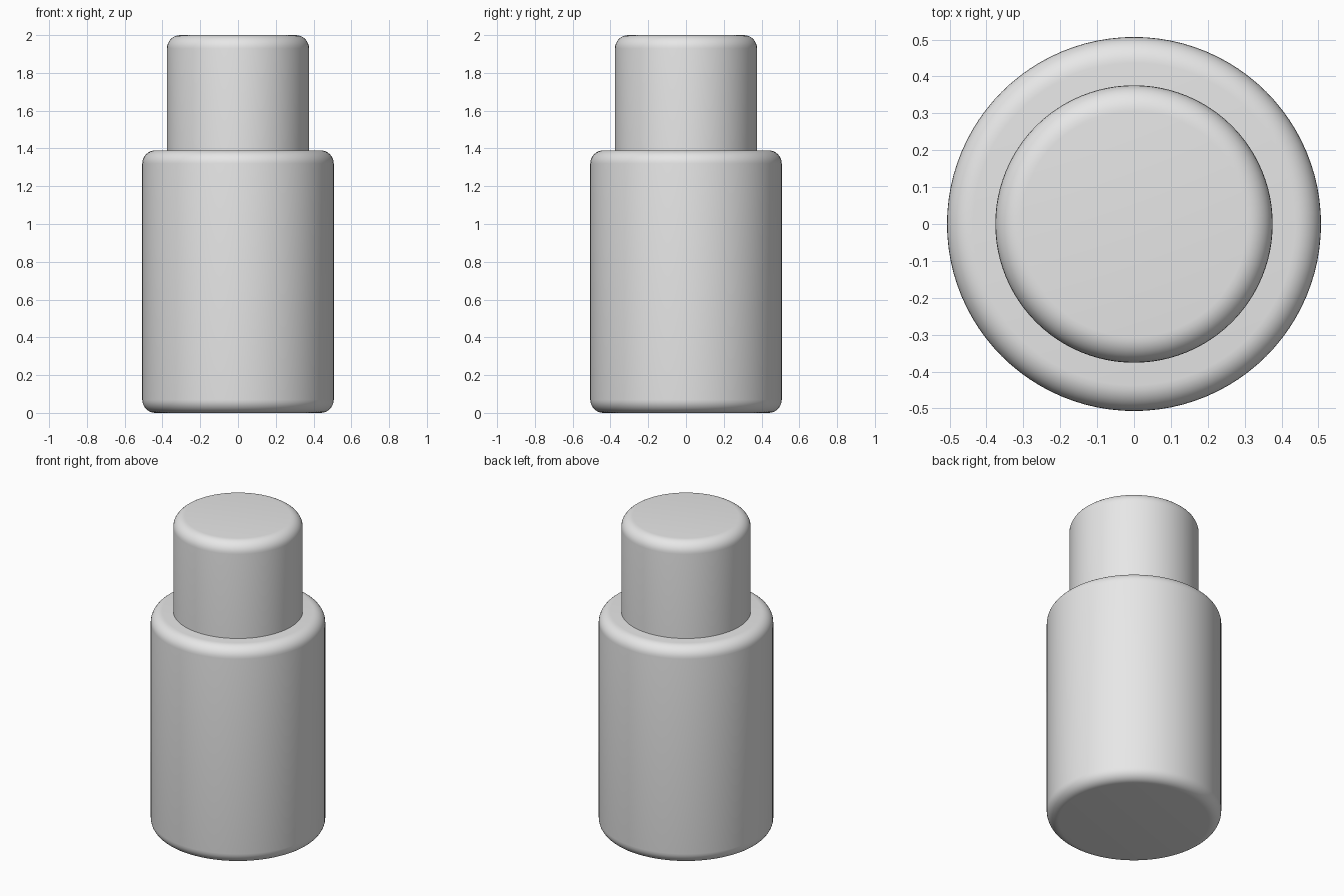
import bpy
import bmesh
import math

cube = bpy.data.objects.get("Cube")
if cube:
    bpy.data.objects.remove(cube, do_unlink=True)

# One plain grey for the whole bottle
grey = bpy.data.materials.new("plain_grey")
grey.use_nodes = True
colour = (0.8, 0.8, 0.8, 1)
grey.diffuse_color = colour
grey.node_tree.nodes["Principled BSDF"].inputs["Base Color"].default_value = colour


def rounded_cylinder(name, radius, bottom, top, rounding, round_bottom):
    """Upright cylinder with softly rounded rims."""
    bpy.ops.mesh.primitive_cylinder_add(
        vertices=96, radius=radius, depth=top - bottom,
        location=(0, 0, (bottom + top) / 2))
    obj = bpy.context.object
    obj.name = name
    obj.data.materials.append(grey)
    bm = bmesh.new()
    bm.from_mesh(obj.data)
    rims = [e for e in bm.edges
            if abs(e.verts[0].co.z - e.verts[1].co.z) < 1e-4
            and (round_bottom or e.verts[0].co.z > 0)]
    bmesh.ops.bevel(bm, geom=rims, offset=rounding, offset_type='OFFSET',
                    segments=8, profile=0.5, affect='EDGES')
    bm.to_mesh(obj.data)
    bm.free()
    bpy.ops.object.shade_smooth_by_angle(angle=math.radians(30))
    return obj


# Wide body, and a narrower cap seated in its flat shoulder
rounded_cylinder("bottle_body", 0.507, 0, 1.39, 0.07, True)
rounded_cylinder("bottle_cap", 0.376, 1.36, 2, 0.07, False)
